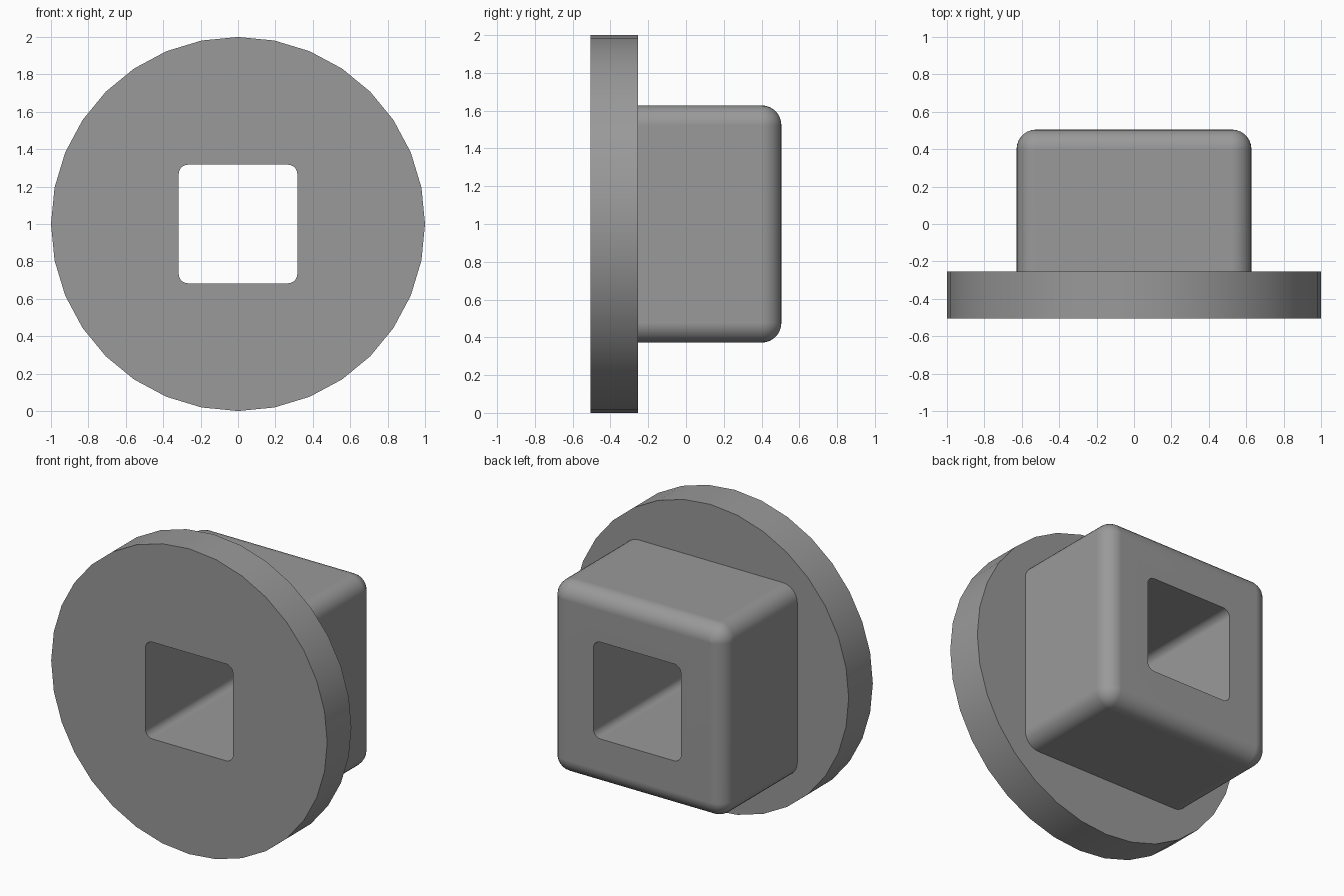
import bpy, bmesh
from math import sin, cos, pi

if "Cube" in bpy.data.objects:
    bpy.data.objects.remove(bpy.data.objects["Cube"])

N = 32            # sides of the flange; every ring has the same count
Z = 1.0           # height of the axis
FRONT, STEP, BACK = -0.505, -0.255, 0.505


def circle(radius, y):
    return [(radius * cos(2 * pi * i / N), y, Z + radius * sin(2 * pi * i / N)) for i in range(N)]


def rounded_square(half, r, y):
    pts = []
    for q in range(4):
        for k in range(N // 4):
            a = (pi / 2) * k / (N // 4 - 1)
            u, v = half - r + r * cos(a), half - r + r * sin(a)
            for _ in range(q):
                u, v = -v, u
            pts.append((u, y, Z + v))
    return pts


# Round flange, then the square boss
HALF, R, STEPS = 0.628, 0.105, 7
rings = [circle(1.0, FRONT), circle(1.0, STEP), rounded_square(HALF, R, STEP)]

# Rounded back edge of the boss with ball corners
for s in range(STEPS + 1):
    a = (pi / 2) * s / STEPS
    rings.append(rounded_square(HALF - R * (1 - cos(a)), R * cos(a), BACK - R + R * sin(a)))

# Square through hole
rings += [rounded_square(0.317, 0.05, BACK), rounded_square(0.317, 0.05, FRONT)]

# Skin the closed sequence of rings
bm = bmesh.new()
loops = [[bm.verts.new(p) for p in ring] for ring in rings]
for j, a in enumerate(loops):
    b = loops[(j + 1) % len(loops)]
    for i in range(N):
        n = (i + 1) % N
        bm.faces.new((a[i], a[n], b[n], b[i]))
bmesh.ops.remove_doubles(bm, verts=bm.verts, dist=0.0005)
bmesh.ops.recalc_face_normals(bm, faces=bm.faces)
mesh = bpy.data.meshes.new("flanged_square_bushing")
bm.to_mesh(mesh)
bm.free()

# Dark grey finish
dark_grey = bpy.data.materials.new("dark_grey")
dark_grey.diffuse_color = (0.32, 0.32, 0.32, 1.0)
dark_grey.use_nodes = True
dark_grey.node_tree.nodes["Principled BSDF"].inputs["Base Color"].default_value = dark_grey.diffuse_color
mesh.materials.append(dark_grey)

bushing = bpy.data.objects.new("flanged_square_bushing", mesh)
bpy.context.collection.objects.link(bushing)
bpy.context.view_layer.objects.active = bushing
bushing.select_set(True)
bpy.ops.object.shade_smooth_by_angle(angle=pi / 6)
weighted = bushing.modifiers.new("even_shading", 'WEIGHTED_NORMAL')
weighted.keep_sharp = True
